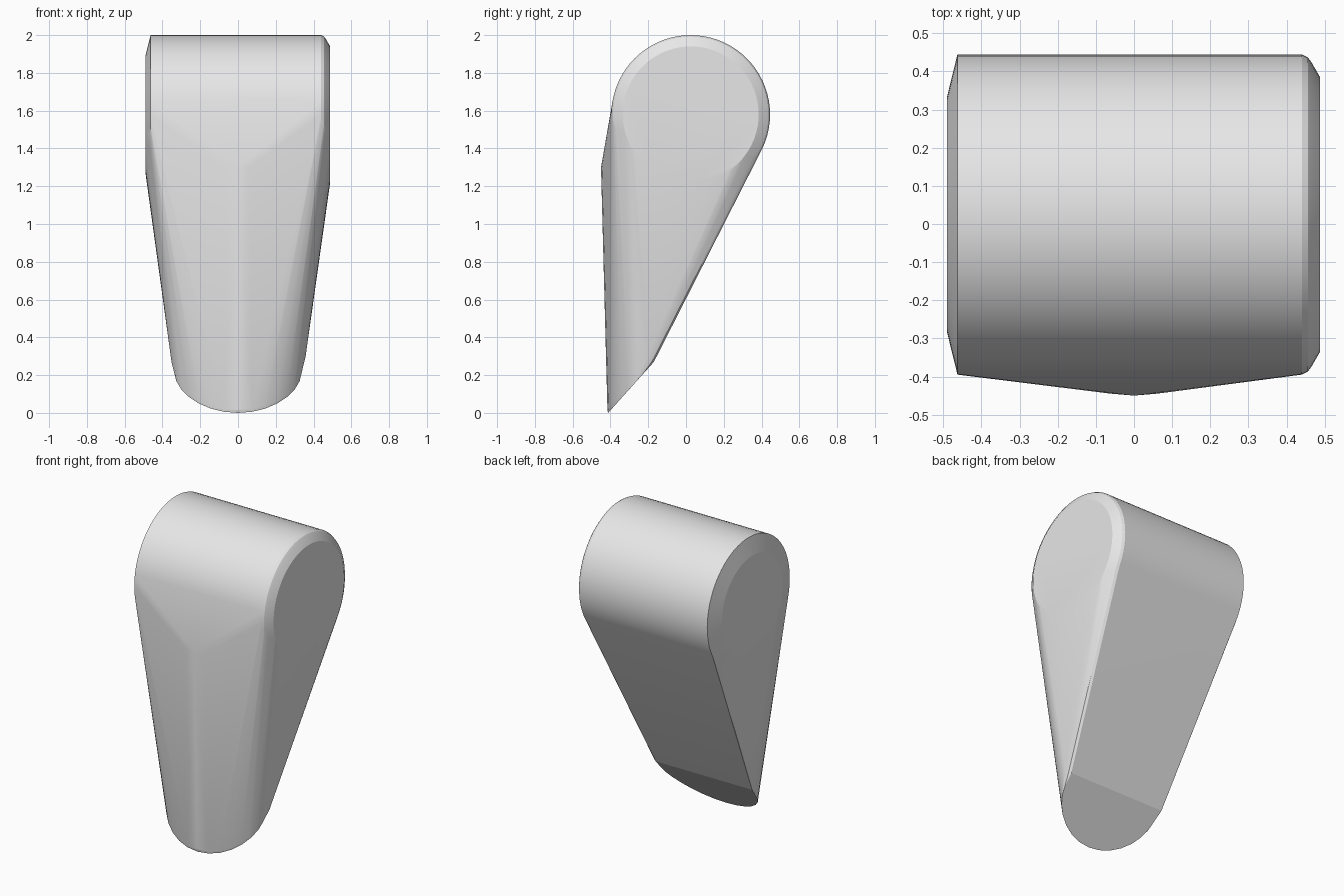
import bpy, bmesh
from math import cos, sin, pi, radians

cube = bpy.data.objects.get("Cube")
if cube:
    bpy.data.objects.remove(cube, do_unlink=True)

grey = bpy.data.materials.new("light_grey")
grey.use_nodes = True
colour = (0.8, 0.8, 0.8, 1)
grey.diffuse_color = colour
grey.node_tree.nodes["Principled BSDF"].inputs["Base Color"].default_value = colour

CENTRE_Y, CENTRE_Z, SEGMENTS = 0.025, 1.58, 72


def ring(x, radius):
    """Circle of points around the thick end, at one width."""
    return [(x, CENTRE_Y + radius * cos(2 * pi * i / SEGMENTS),
             CENTRE_Z + radius * sin(2 * pi * i / SEGMENTS))
            for i in range(SEGMENTS)]


points = []

# Rounded head: crisp chamfer on the right-hand end, softened one on the other
for x, radius in [(-0.49, 0.31), (-0.463, 0.42), (0.44, 0.42),
                  (0.456, 0.412), (0.466, 0.398), (0.488, 0.36)]:
    points += ring(x, radius)

# Front ridge
points += [(0, -0.45, 1.3), (-0.06, -0.445, 1.3), (0.06, -0.445, 1.3)]

# Curved tip, cut off by the sloping heel plane
ROUND = 14
for i in range(ROUND + 1):
    a = pi * i / ROUND
    x, z = -0.335 * cos(a), 0.205 * (1 - sin(a) ** 1.15)
    points.append((x, -0.412 + 0.895 * z, z))
    points.append((x * 0.99, -0.416 + 0.87 * z, z + 0.015))

# Heel corners, softened on the left-hand edge
points += [(-0.352, -0.17, 0.27), (0.335, -0.17, 0.27),
           (0.349, -0.178, 0.275), (0.358, -0.2, 0.3)]

# The body is the tight skin around these outlines
bm = bmesh.new()
for p in points:
    bm.verts.new(p)
hull = bmesh.ops.convex_hull(bm, input=bm.verts[:], use_existing_faces=False)
spare = {g for g in hull["geom_interior"] + hull["geom_unused"]
         if isinstance(g, bmesh.types.BMVert)}
bmesh.ops.delete(bm, geom=list(spare), context='VERTS')
bmesh.ops.dissolve_limit(bm, angle_limit=radians(0.3),
                         verts=bm.verts[:], edges=bm.edges[:])
bmesh.ops.recalc_face_normals(bm, faces=bm.faces[:])

mesh = bpy.data.meshes.new("wedge_body")
bm.to_mesh(mesh)
bm.free()
mesh.materials.append(grey)
body = bpy.data.objects.new("wedge_body", mesh)
bpy.context.collection.objects.link(body)

# Smooth curves, crisp heel and chamfer edges
bpy.ops.object.select_all(action='DESELECT')
body.select_set(True)
bpy.context.view_layer.objects.active = body
bpy.ops.object.shade_smooth_by_angle(angle=radians(13))
